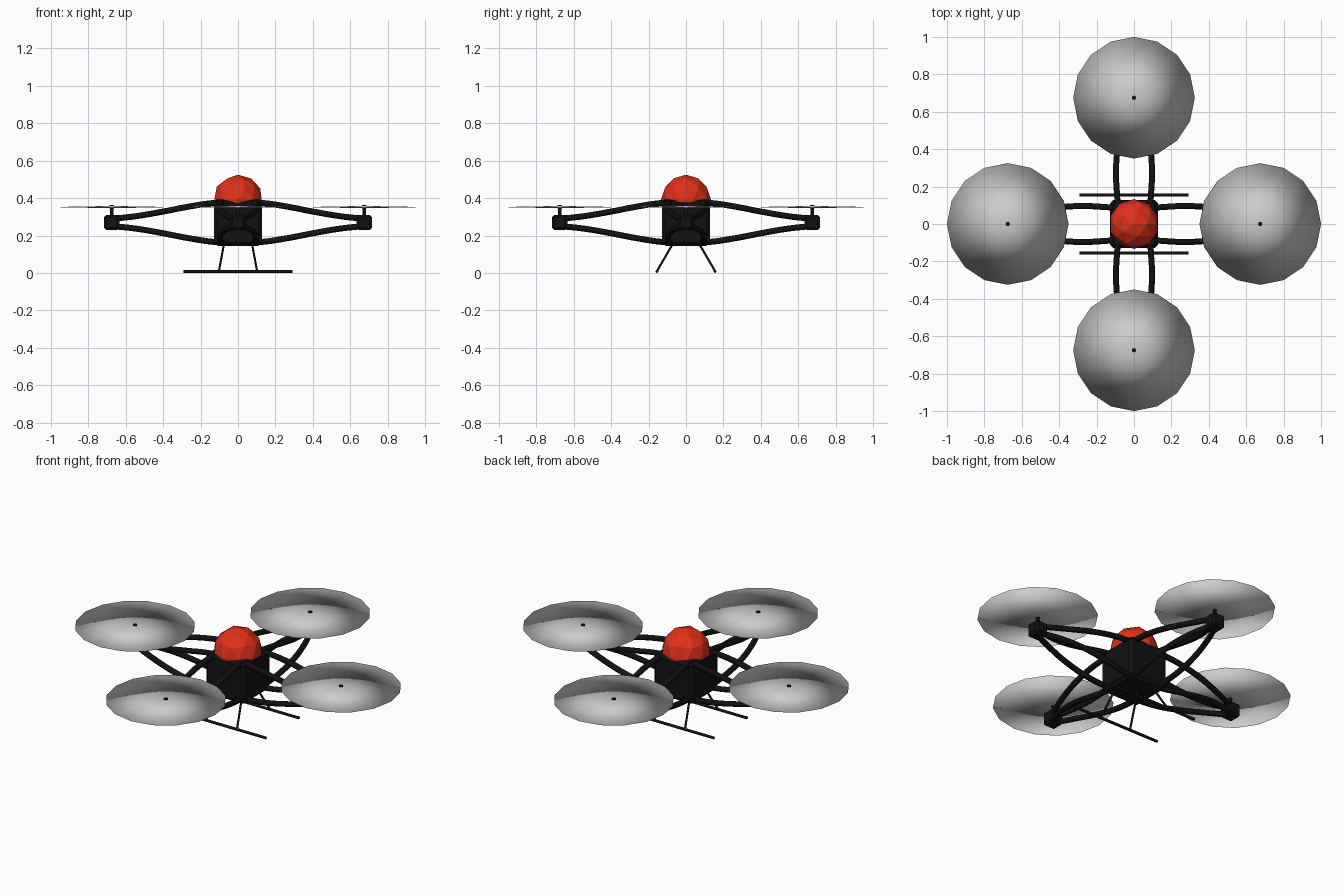
import bpy
import math
from mathutils import Vector, Matrix

if "Cube" in bpy.data.objects:
    bpy.data.objects.remove(bpy.data.objects["Cube"])

black = bpy.data.materials.new("black")
black.diffuse_color = (0.006, 0.006, 0.007, 1)
black.use_nodes = True
black.node_tree.nodes["Principled BSDF"].inputs["Base Color"].default_value = black.diffuse_color
red = bpy.data.materials.new("red")
red.diffuse_color = (0.75, 0.03, 0.01, 1)
red.use_nodes = True
red.node_tree.nodes["Principled BSDF"].inputs["Base Color"].default_value = red.diffuse_color


def finish(name, mat=None):
    ob = bpy.context.object
    ob.name = name
    if mat:
        ob.data.materials.append(mat)
    return ob


def box(name, loc, size, chamfer):
    bpy.ops.mesh.primitive_cube_add(size=1, location=loc)
    ob = finish(name, black)
    ob.scale = size
    bpy.ops.object.transform_apply(location=False, rotation=False, scale=True)
    mod = ob.modifiers.new("chamfer", 'BEVEL')
    mod.width = chamfer
    mod.segments = 1
    return ob


def rod(name, a, b, r, sides=8):
    a, b = Vector(a), Vector(b)
    d = b - a
    bpy.ops.mesh.primitive_cylinder_add(
        vertices=sides, radius=r, depth=d.length, location=(a + b) / 2,
        rotation=d.to_track_quat('Z', 'Y').to_euler())
    bpy.ops.object.shade_smooth_by_angle(angle=math.radians(50))
    return finish(name, black)


def tube(name, pts, r):
    cu = bpy.data.curves.new(name, 'CURVE')
    cu.dimensions = '3D'
    cu.bevel_depth = r
    cu.bevel_resolution = 2
    cu.resolution_u = 5
    cu.use_fill_caps = True
    sp = cu.splines.new('BEZIER')
    sp.bezier_points.add(len(pts) - 1)
    for bp, p in zip(sp.bezier_points, pts):
        bp.co = p
        bp.handle_left_type = bp.handle_right_type = 'AUTO'
    cu.materials.append(black)
    ob = bpy.data.objects.new(name, cu)
    bpy.context.collection.objects.link(ob)
    return ob


# Central body and faceted dome
box("body", (0, 0, 0.268), (0.256, 0.256, 0.246), 0.018)
bpy.ops.mesh.primitive_ico_sphere_add(subdivisions=2, radius=0.133,
                                      location=(0, 0, 0.392))
finish("dome", red)

# Arms: four bowed tubes per axis, running motor to motor through the body
MID = 0.27
half = [(0.13, 0.089, 0.104), (0.26, 0.096, 0.085), (0.40, 0.088, 0.058),
        (0.54, 0.058, 0.034), (0.655, 0.018, 0.021)]
for axis in range(2):
    turn = Matrix.Rotation(axis * math.pi / 2, 3, 'Z')
    for s in (-1, 1):
        for up in (-1, 1):
            prof = ([(-x, y, z) for x, y, z in reversed(half)]
                    + [(0, 0.084, 0.11)] + half)
            tube("arm", [turn @ Vector((x, s * y, MID + up * z))
                         for x, y, z in prof], 0.016)

# Motors, shafts and thin lens-shaped rotor discs
for k in range(4):
    a = k * math.pi / 2
    x, y = 0.675 * math.cos(a), 0.675 * math.sin(a)
    box("motor", (x, y, MID), (0.082, 0.082, 0.08), 0.012)
    rod("shaft", (x, y, 0.30), (x, y, 0.352), 0.009)
    rod("shaft_cap", (x, y, 0.345), (x, y, 0.363), 0.012)

    seg = 16
    ring = [(0.325 * math.cos(i * math.tau / seg),
             0.325 * math.sin(i * math.tau / seg), 0) for i in range(seg)]
    verts = ring + [(0, 0, 0.006), (0, 0, -0.006)]
    faces = []
    for i in range(seg):
        j = (i + 1) % seg
        faces += [(i, j, seg), (j, i, seg + 1)]
    me = bpy.data.meshes.new("rotor_disc")
    me.from_pydata(verts, [], faces)
    me.shade_smooth()
    disc = bpy.data.objects.new("rotor_disc", me)
    disc.location = (x, y, 0.352)
    bpy.context.collection.objects.link(disc)

# Landing skids and splayed struts
for s in (-1, 1):
    rod("skid", (-0.292, s * 0.155, 0.008), (0.292, s * 0.155, 0.008), 0.008)
    for e in (-1, 1):
        rod("skid_strut", (e * 0.102, s * 0.155, 0.01),
            (e * 0.074, s * 0.068, 0.16), 0.006)
